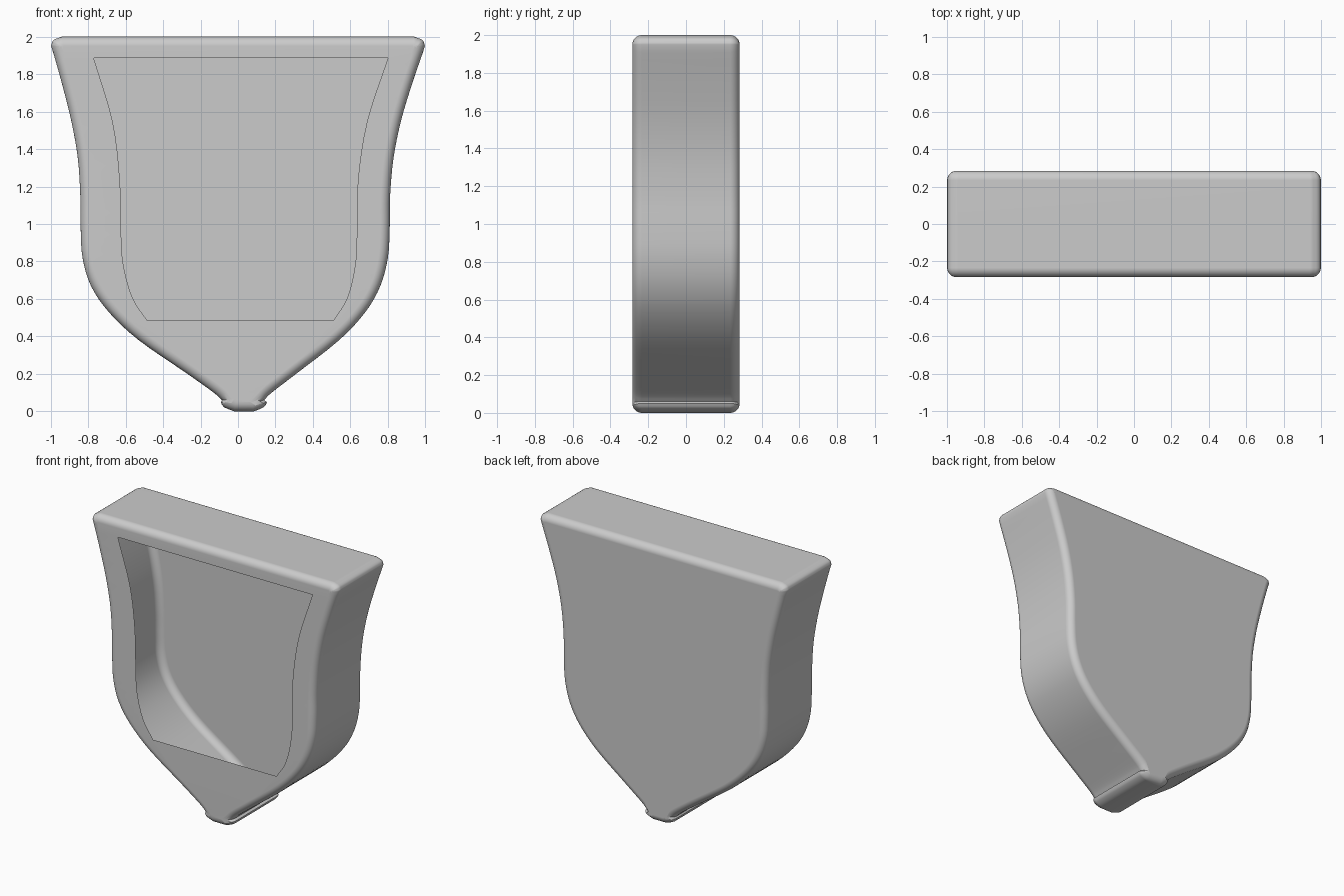
import bpy, bmesh, math
from mathutils import Vector

cube = bpy.data.objects.get("Cube")
if cube:
    bpy.data.objects.remove(cube)

HALF_DEPTH = 0.284
FILLET = 0.05
STEPS = 6


def smooth_path(pts, n=4):
    """Catmull-Rom curve through the given points."""
    p = [Vector(q) for q in pts]
    p = [2 * p[0] - p[1]] + p + [2 * p[-1] - p[-2]]
    out = []
    for a, b, c, d in zip(p, p[1:], p[2:], p[3:]):
        for i in range(n):
            t = i / n
            out.append(0.5 * (2 * b + (c - a) * t + (2 * a - 5 * b + 4 * c - d) * t * t
                              + (3 * b - a - 3 * c + d) * t ** 3))
    return out + [p[-2]]


def offset(loop, dist):
    """Move a counter-clockwise loop inward by dist."""
    out = []
    for i, p in enumerate(loop):
        e1 = (p - loop[i - 1]).normalized()
        e2 = (loop[(i + 1) % len(loop)] - p).normalized()
        n = Vector((-e1.y - e2.y, e1.x + e2.x)).normalized()
        out.append(p + n * dist / max(0.6, n.dot(Vector((-e1.y, e1.x)))))
    return out


# Outline halves, from the tip up to the top corners
right_side = smooth_path([(.14, .06), (.18, .1), (.31, .2), (.54, .38), (.68, .53), (.76, .67),
                          (.8, .82), (.81, .98), (.812, 1.15), (.83, 1.35), (.87, 1.55),
                          (.93, 1.75), (.985, 1.91)])
left_side = smooth_path([(-.085, .06), (-.13, .1), (-.27, .2), (-.53, .38), (-.69, .53), (-.785, .67),
                         (-.83, .82), (-.84, .98), (-.842, 1.15), (-.855, 1.35), (-.89, 1.55),
                         (-.94, 1.75), (-.985, 1.91)])
top_right = smooth_path([(.998, 1.95), (.985, 1.982), (.94, 2)], 3)
top_left = [Vector((-p.x, p.y)) for p in reversed(top_right)]
nub = smooth_path([(-.092, .05), (-.075, .022), (-.02, 0)], 2) \
    + smooth_path([(.085, 0), (.138, .022), (.155, .05)], 2)
outline = nub + right_side + top_right + top_left + left_side[::-1]

# Opening in the front wall
hole = smooth_path([(.51, .485), (.585, .61), (.628, .8), (.635, 1), (.642, 1.25),
                    (.69, 1.55), (.8, 1.885)]) \
    + smooth_path([(-.77, 1.885), (-.67, 1.55), (-.632, 1.25), (-.625, 1),
                   (-.615, .8), (-.565, .61), (-.485, .485)])

bm = bmesh.new()


def ring(loop, y):
    return [bm.verts.new((p.x, y, p.y)) for p in loop]


# Rounded side wall, front to back
angles = [math.pi / 2 * i / STEPS for i in range(STEPS + 1)]
levels = [(FILLET * (1 - math.sin(a)), -HALF_DEPTH + FILLET * (1 - math.cos(a))) for a in angles]
levels += [(d, -y) for d, y in reversed(levels)]
rings = [ring(offset(outline, d), y) for d, y in levels]
for r1, r2 in zip(rings, rings[1:]):
    for i in range(len(r1)):
        j = (i + 1) % len(r1)
        bm.faces.new((r1[i], r1[j], r2[j], r2[i]))

# Closed back wall
bm.faces.new(rings[-1])

# Front wall with the opening
inner = ring(hole, -HALF_DEPTH)
edges = [bm.edges.get((v, rings[0][i - 1])) for i, v in enumerate(rings[0])]
edges += [bm.edges.new((inner[i - 1], v)) for i, v in enumerate(inner)]
bmesh.ops.triangle_fill(bm, edges=edges, use_beauty=True, normal=(0, -1, 0))
bmesh.ops.recalc_face_normals(bm, faces=bm.faces[:])
back = min(bm.faces, key=lambda f: -f.calc_center_median().y)
if back.normal.y < 0:
    bmesh.ops.reverse_faces(bm, faces=bm.faces[:])

mesh = bpy.data.meshes.new("shield_shell")
bm.to_mesh(mesh)
bm.free()
shell = bpy.data.objects.new("shield_shell", mesh)
bpy.context.collection.objects.link(shell)

grey = bpy.data.materials.new("plain grey")
grey.use_nodes = True
grey.diffuse_color = (0.6, 0.6, 0.6, 1)
grey.node_tree.nodes["Principled BSDF"].inputs["Base Color"].default_value = (0.6, 0.6, 0.6, 1)
mesh.materials.append(grey)

# Smooth shading that keeps the flat walls flat
bpy.context.view_layer.objects.active = shell
shell.select_set(True)
bpy.ops.object.shade_smooth_by_angle(angle=math.radians(40))
weighted = shell.modifiers.new("flat walls", 'WEIGHTED_NORMAL')
weighted.keep_sharp = True
